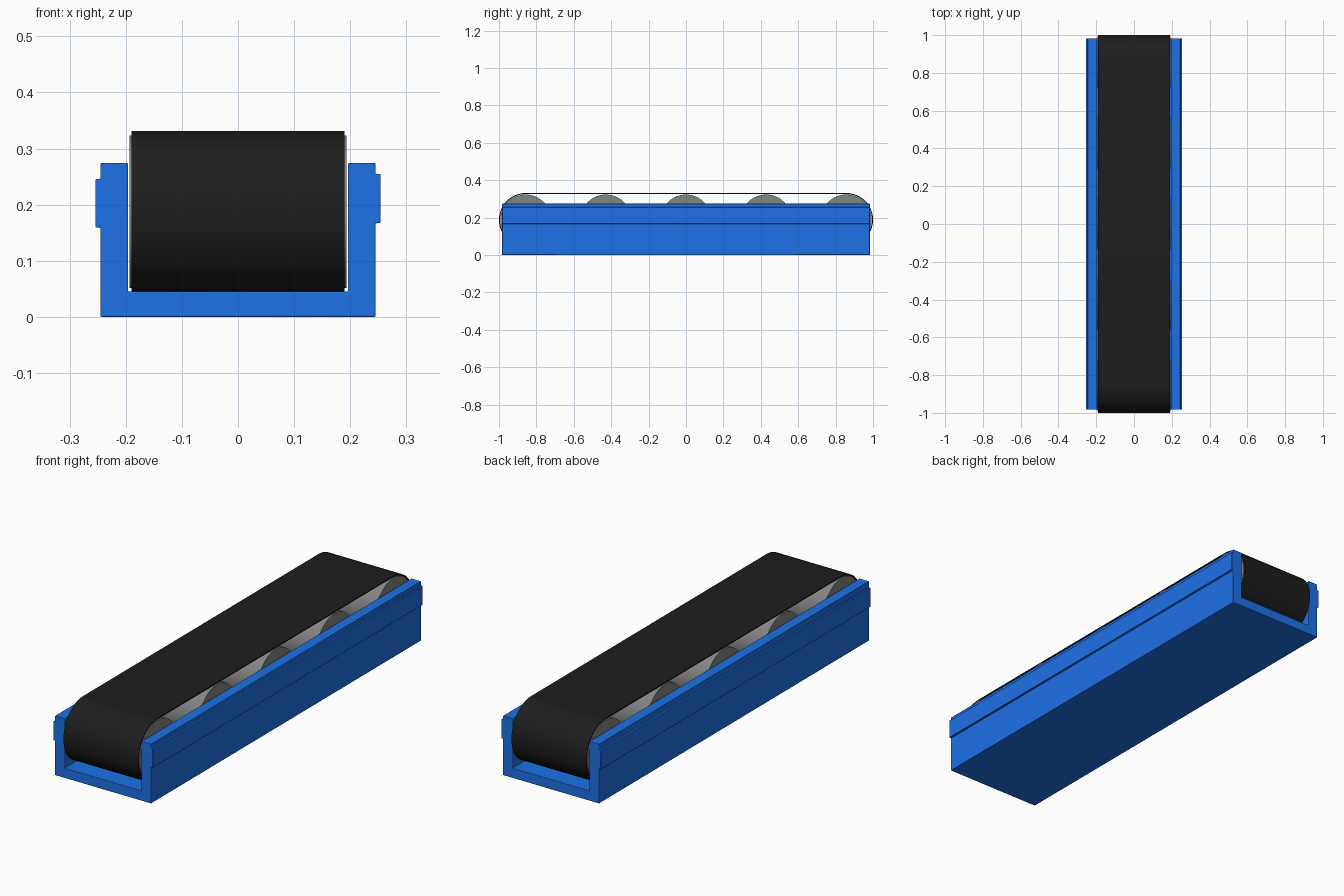
import bpy, bmesh, math

if "Cube" in bpy.data.objects:
    bpy.data.objects.remove(bpy.data.objects["Cube"])

L = 0.983               # half length of the frame
ROLL_Z, END_Y = 0.187, 0.857


def material(name, rgb):
    m = bpy.data.materials.new(name)
    m.diffuse_color = (*rgb, 1)
    m.use_nodes = True
    m.node_tree.nodes["Principled BSDF"].inputs["Base Color"].default_value = m.diffuse_color
    return m


blue = material("blue_paint", (0.0125, 0.165, 0.80))
black = material("black_rubber", (0.013, 0.013, 0.013))
grey = material("roller_metal", (0.235, 0.235, 0.235))


def finish(bm, name, mat, bevel=0):
    bmesh.ops.recalc_face_normals(bm, faces=bm.faces)
    me = bpy.data.meshes.new(name)
    bm.to_mesh(me)
    bm.free()
    ob = bpy.data.objects.new(name, me)
    bpy.context.collection.objects.link(ob)
    me.materials.append(mat)
    if bevel:
        mod = ob.modifiers.new("bevel", 'BEVEL')
        mod.width, mod.segments = bevel, 2
    bpy.ops.object.select_all(action='DESELECT')
    ob.select_set(True)
    bpy.context.view_layer.objects.active = ob
    bpy.ops.object.shade_smooth_by_angle(angle=math.radians(30))
    return ob


def extrude(points, vec, name, mat, bevel=0):
    bm = bmesh.new()
    face = bm.faces.new([bm.verts.new(p) for p in points])
    new = bmesh.ops.extrude_face_region(bm, geom=[face])["geom"]
    bmesh.ops.translate(bm, vec=vec, verts=[v for v in new if isinstance(v, bmesh.types.BMVert)])
    return finish(bm, name, mat, bevel)


# U-shaped channel frame with a raised rail along each outer wall
u = [(-.245, 0), (.245, 0),
     (.245, .167), (.254, .167), (.254, .255), (.245, .255),     # right rail
     (.245, .274), (.196, .274), (.196, .045),
     (-.196, .045), (-.196, .274), (-.245, .274),
     (-.245, .246), (-.254, .246), (-.254, .159), (-.245, .159)]  # left rail
extrude([(x, -L, z) for x, z in u], (0, 2 * L, 0), "channel_frame", blue, 0.002)

# Rollers, evenly spaced under the belt
for i in range(5):
    y = END_Y * (i - 2) / 2
    ring = [(-.193, y + .136 * math.cos(a), ROLL_Z + .136 * math.sin(a))
            for a in (math.tau * k / 48 for k in range(48))]
    extrude(ring, (.386, 0, 0), f"roller_{i + 1}", grey)


# Belt: hollow stadium-shaped loop around the end rollers
def loop(bm, x, r, n=24):
    pts = []
    for side in (1, -1):
        for k in range(n + 1):
            a = -math.pi / 2 + math.pi * k / n
            pts.append(bm.verts.new((x, side * (END_Y + r * math.cos(a)), .188 + side * r * math.sin(a))))
    return pts


bm = bmesh.new()
rings = [loop(bm, x, r) for x, r in ((-.19, .143), (.19, .143), (.19, .1375), (-.19, .1375))]
count = len(rings[0])
for a, b in zip(rings, rings[1:] + rings[:1]):
    for k in range(count):
        j = (k + 1) % count
        bm.faces.new((a[k], a[j], b[j], b[k]))
finish(bm, "conveyor_belt", black)
